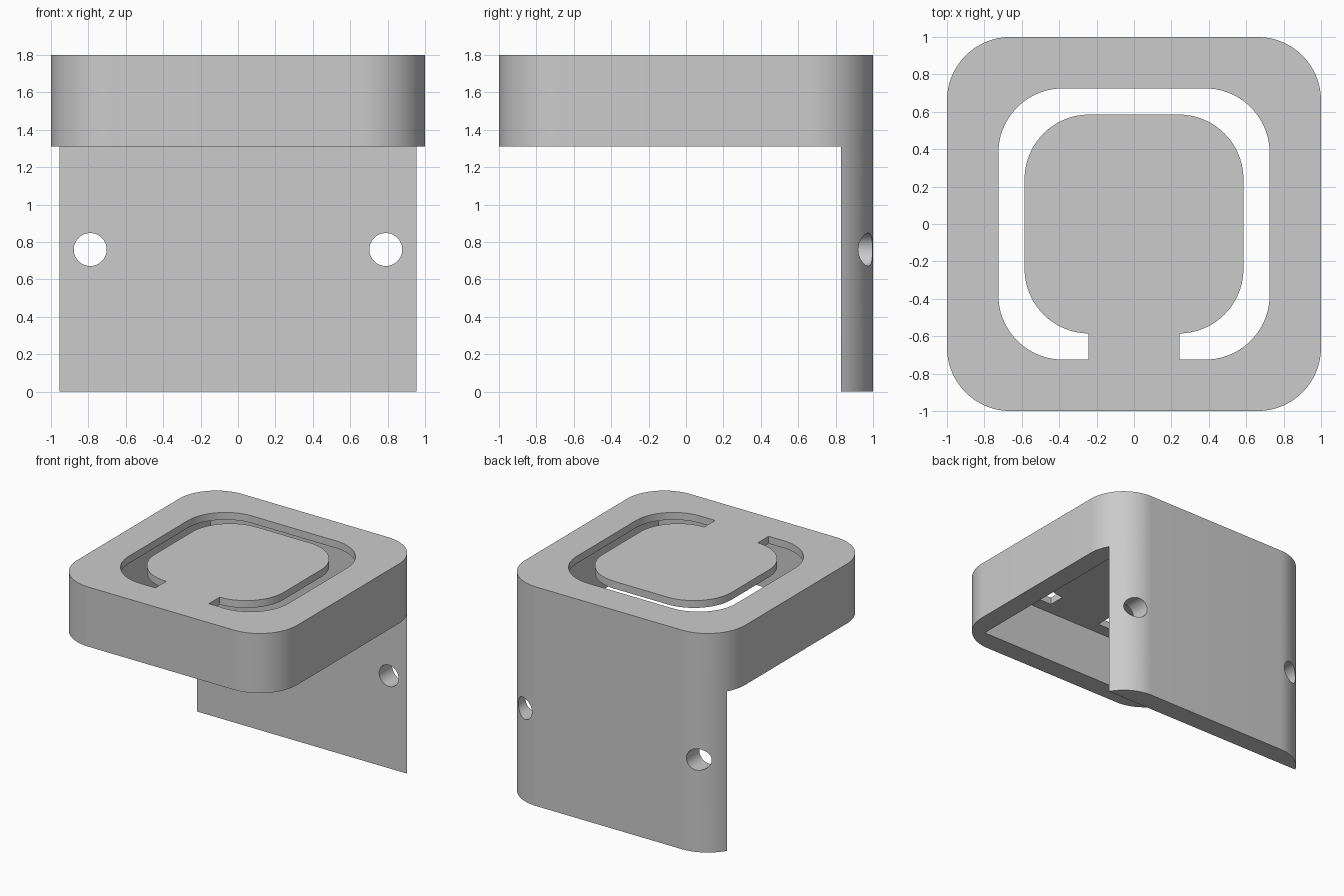
import bpy
import bmesh
import math

cube = bpy.data.objects.get("Cube")
if cube:
    bpy.data.objects.remove(cube, do_unlink=True)

TOP, CAP_BOTTOM = 1.8, 1.31      # cap heights
INNER = 0.83                     # half width of the square cavity
SKIN = 0.06                      # thickness of the top panel

grey = bpy.data.materials.new("plain_grey")
grey.use_nodes = True
colour = (0.6, 0.6, 0.6, 1)
grey.diffuse_color = colour
grey.node_tree.nodes["Principled BSDF"].inputs["Base Color"].default_value = colour


def prism(name, outline, z0, z1):
    """Extrude a counter-clockwise outline from z0 to z1."""
    bm = bmesh.new()
    base = bm.faces.new([bm.verts.new((x, y, z0)) for x, y in outline])
    top = bmesh.ops.extrude_face_region(bm, geom=[base])["geom"]
    bmesh.ops.translate(bm, vec=(0, 0, z1 - z0),
                        verts=[v for v in top if isinstance(v, bmesh.types.BMVert)])
    bmesh.ops.recalc_face_normals(bm, faces=bm.faces)
    mesh = bpy.data.meshes.new(name)
    bm.to_mesh(mesh)
    bm.free()
    mesh.materials.append(grey)
    obj = bpy.data.objects.new(name, mesh)
    bpy.context.collection.objects.link(obj)
    return obj


def rounded_square(half, radius, steps=24):
    points = []
    for quarter, (sx, sy) in enumerate([(1, 1), (-1, 1), (-1, -1), (1, -1)]):
        for i in range(steps + 1):
            a = (quarter + i / steps) * math.pi / 2
            points.append((sx * (half - radius) + radius * math.cos(a),
                           sy * (half - radius) + radius * math.sin(a)))
    return points


def rectangle(x0, x1, y0, y1):
    return [(x0, y0), (x1, y0), (x1, y1), (x0, y1)]


def cut(target, cutter):
    """Subtract the cutter from the target, then discard the cutter."""
    cutter.hide_render = True
    mod = target.modifiers.new("cut", "BOOLEAN")
    mod.operation = "DIFFERENCE"
    mod.solver = "EXACT"
    mod.object = cutter
    bpy.ops.object.select_all(action="DESELECT")
    bpy.context.view_layer.objects.active = target
    target.select_set(True)
    bpy.ops.object.modifier_apply(modifier=mod.name)
    bpy.data.objects.remove(cutter, do_unlink=True)


# Full rounded block, trimmed to a cap with a back plate
bracket = prism("bracket", rounded_square(1, 0.34), 0, TOP)
cut(bracket, prism("front_space", rectangle(-1.2, 1.2, -1.2, INNER), -0.1, CAP_BOTTOM))

# Square cavity under the cap
cut(bracket, prism("cavity", rectangle(-INNER, INNER, -INNER, INNER), 1.2, TOP - SKIN))

# Slot around the centre tab, bridged at the front
slot = prism("slot", rounded_square(0.725, 0.345), TOP - 0.2, TOP + 0.1)
cut(slot, prism("centre_tab", rounded_square(0.585, 0.345), 1.5, 2))
cut(slot, prism("tab_bridge", rectangle(-0.243, 0.243, -0.9, -0.4), 1.5, 2))
cut(bracket, slot)

# Screw holes through the back plate
circle = [(0.088 * math.cos(i * math.tau / 48), 0.088 * math.sin(i * math.tau / 48))
          for i in range(48)]
for side in (-1, 1):
    hole = prism("screw_hole", circle, -0.4, 0.4)
    hole.rotation_euler.x = math.pi / 2
    hole.location = (side * 0.79, 0.9, 0.76)
    cut(bracket, hole)

# Smooth corners with crisp edges
bpy.ops.object.shade_smooth_by_angle(angle=math.radians(30))
